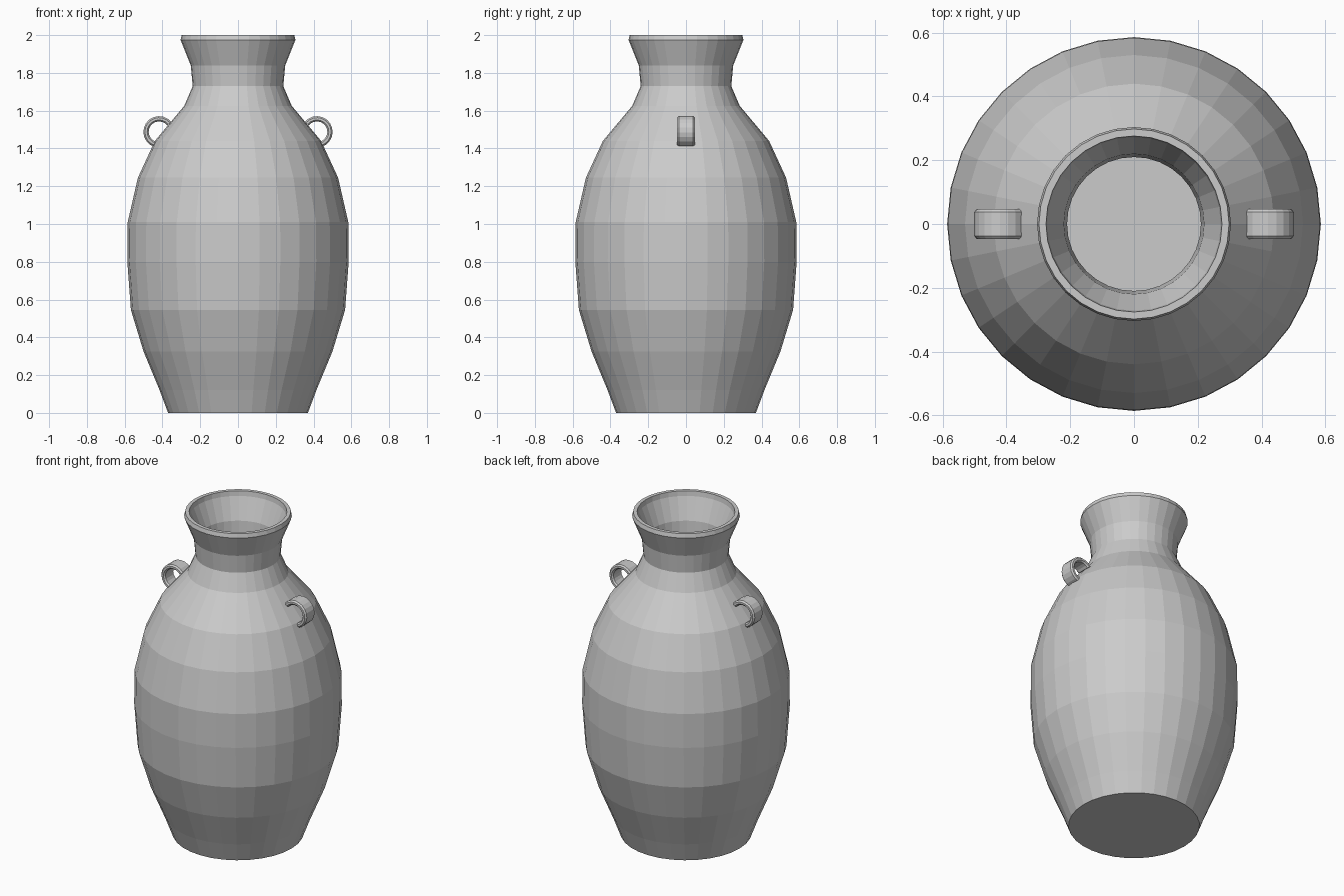
import bpy, bmesh
from math import sin, cos, pi, radians

if "Cube" in bpy.data.objects:
    bpy.data.objects.remove(bpy.data.objects["Cube"])

SIDES = 32


def make_object(name, bm):
    bmesh.ops.recalc_face_normals(bm, faces=bm.faces[:])
    mesh = bpy.data.meshes.new(name)
    bm.to_mesh(mesh)
    bm.free()
    obj = bpy.data.objects.new(name, mesh)
    bpy.context.collection.objects.link(obj)
    return obj


def bridge(bm, rings, closing):
    # skin consecutive closed rings, then cap the two ends
    for a, b in zip(rings, rings[1:]):
        n = len(a)
        for i in range(n):
            j = (i + 1) % n
            bm.faces.new((a[i], a[j], b[j], b[i]))
    if closing:
        bm.faces.new(rings[0])
        bm.faces.new(rings[-1])


# Jar body: outer wall up, over the rim, inner wall down to the floor
outer = [(0.37, 0), (0.415, 0.12), (0.50, 0.325), (0.567, 0.545), (0.586, 0.80),
         (0.584, 1.01), (0.53, 1.245), (0.44, 1.44), (0.285, 1.625), (0.24, 1.73),
         (0.25, 1.84), (0.304, 1.975), (0.298, 2.0)]
inner = [(0.276, 2.0), (0.272, 1.97), (0.22, 1.84), (0.21, 1.73), (0.258, 1.61),
         (0.415, 1.42), (0.502, 1.235), (0.555, 1.0), (0.556, 0.80),
         (0.538, 0.55), (0.472, 0.335), (0.387, 0.13), (0.355, 0.04)]
bm = bmesh.new()
rings = [[bm.verts.new((r * cos(2 * pi * i / SIDES), r * sin(2 * pi * i / SIDES), z))
          for i in range(SIDES)] for r, z in outer + inner]
bridge(bm, rings, True)
make_object("jar_body", bm)


# Lug handles: a rounded flat band swept along an open arc
def handle(name, side):
    cx, cz, radius = 0.418, 1.488, 0.069
    section = [(0.047, 0.006), (0.038, 0.014), (-0.038, 0.014), (-0.047, 0.006),
               (-0.047, -0.006), (-0.038, -0.014), (0.038, -0.014), (0.047, -0.006)]
    start, end, steps = radians(-92), radians(142), 13
    bm = bmesh.new()
    rings = []
    for k in range(steps + 1):
        a = start + (end - start) * k / steps
        rings.append([bm.verts.new((side * (cx + (radius + d) * cos(a)), y,
                                    cz + (radius + d) * sin(a))) for y, d in section])
    bridge(bm, rings, True)
    make_object(name, bm)


handle("right_handle", 1)
handle("left_handle", -1)
